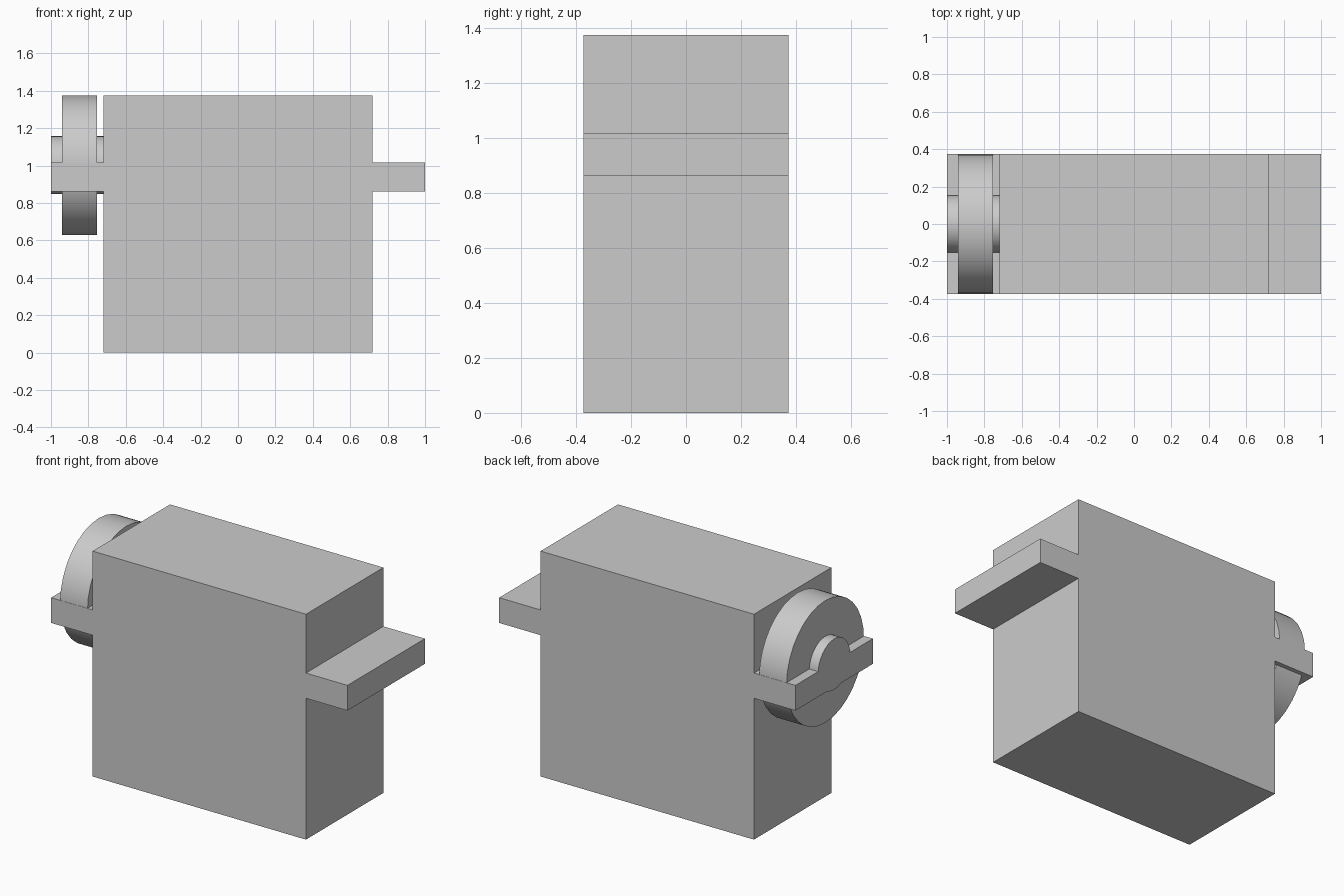
import bpy
import bmesh
import math
from mathutils import Matrix, Vector

if "Cube" in bpy.data.objects:
    bpy.data.objects.remove(bpy.data.objects["Cube"], do_unlink=True)

HALF_DEPTH = 0.373
AXLE_Z = 1.002

grey = bpy.data.materials.new("light_grey")
grey.use_nodes = True
grey.diffuse_color = (0.6, 0.6, 0.6, 1)
grey.node_tree.nodes["Principled BSDF"].inputs["Base Color"].default_value = (0.6, 0.6, 0.6, 1)


def add_object(name, bm):
    bmesh.ops.recalc_face_normals(bm, faces=bm.faces)
    mesh = bpy.data.meshes.new(name)
    bm.to_mesh(mesh)
    bm.free()
    mesh.materials.append(grey)
    obj = bpy.data.objects.new(name, mesh)
    bpy.context.collection.objects.link(obj)
    return obj


def round_bar(name, radius, x0, x1):
    """Cylinder lying along x at axle height."""
    bm = bmesh.new()
    place = Matrix.Translation(((x0 + x1) / 2, 0, AXLE_Z)) @ Matrix.Rotation(math.pi / 2, 4, "Y")
    bmesh.ops.create_cone(bm, cap_ends=True, segments=32, radius1=radius,
                          radius2=radius, depth=x1 - x0, matrix=place)
    return add_object(name, bm)


def smooth(obj):
    bpy.ops.object.select_all(action="DESELECT")
    obj.select_set(True)
    bpy.context.view_layer.objects.active = obj
    bpy.ops.object.shade_smooth_by_angle(angle=math.radians(20))


# Housing with a mounting flange on each side, from one mirrored outline
right_side = [(0.72, 0), (0.72, 0.862), (1, 0.862), (1, 1.016), (0.72, 1.016), (0.72, 1.375)]
outline = right_side + [(-x, z) for x, z in reversed(right_side)]
bm = bmesh.new()
face = bm.faces.new([bm.verts.new((x, -HALF_DEPTH, z)) for x, z in outline])
extruded = bmesh.ops.extrude_face_region(bm, geom=[face])["geom"]
bmesh.ops.translate(bm, vec=Vector((0, 2 * HALF_DEPTH, 0)),
                    verts=[v for v in extruded if isinstance(v, bmesh.types.BMVert)])
housing = add_object("housing", bm)

# Axle fused into the housing and its flange
axle = round_bar("axle", 0.155, -1, -0.6)
union = housing.modifiers.new("fuse_axle", "BOOLEAN")
union.operation = "UNION"
union.solver = "EXACT"
union.object = axle
bpy.context.view_layer.objects.active = housing
bpy.ops.object.modifier_apply(modifier=union.name)
bpy.data.objects.remove(axle, do_unlink=True)
smooth(housing)

# Wheel on the axle
smooth(round_bar("wheel", HALF_DEPTH, -0.94, -0.755))
